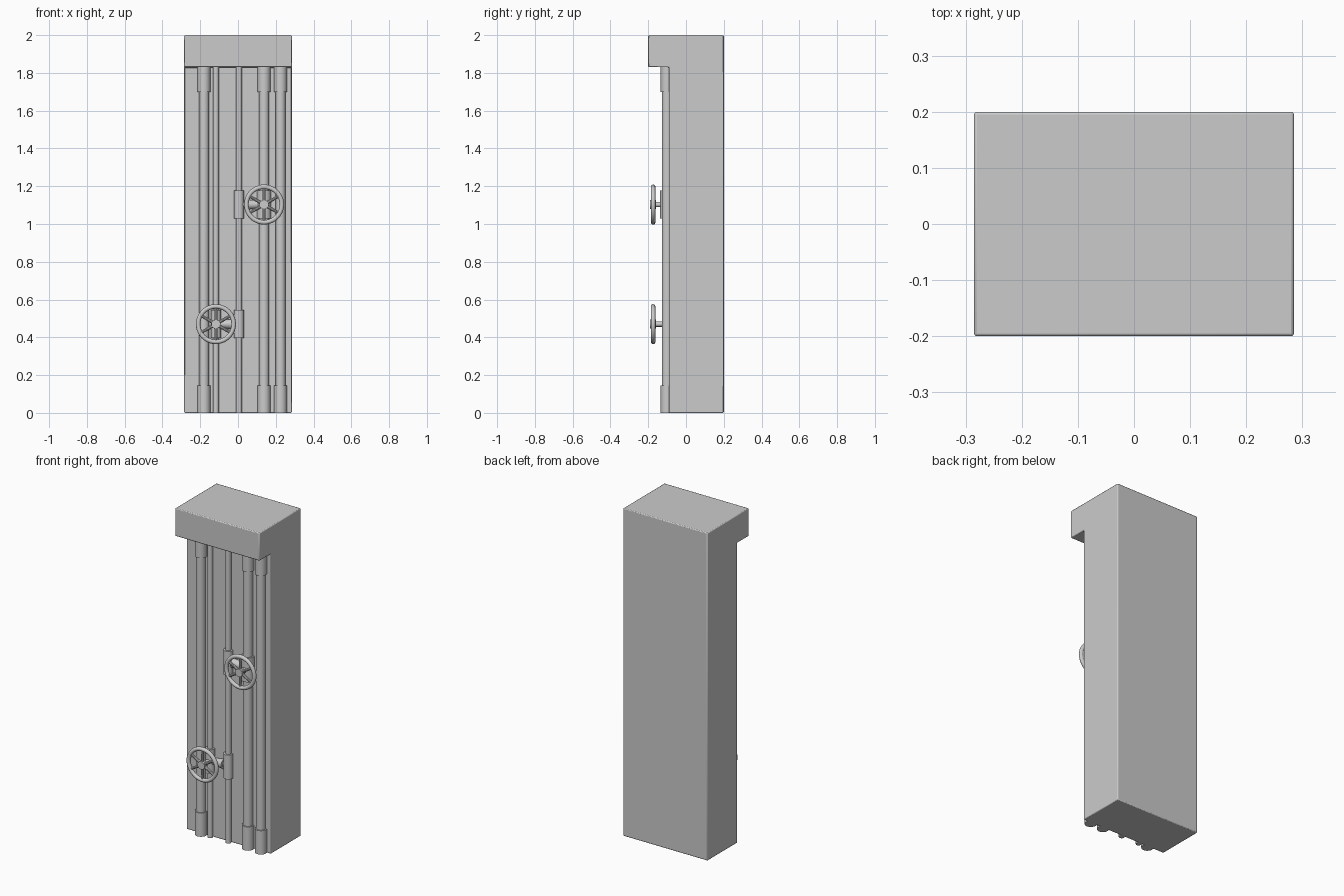
import bpy, bmesh, math
from mathutils import Vector

if "Cube" in bpy.data.objects:
    bpy.data.objects.remove(bpy.data.objects["Cube"])

PIPE_Y = -0.10
TOP = 1.84

def smooth(ob, angle=35):
    bpy.ops.object.select_all(action='DESELECT')
    ob.select_set(True)
    bpy.context.view_layer.objects.active = ob
    bpy.ops.object.shade_smooth_by_angle(angle=math.radians(angle))

def rod(name, a, b, r1, r2=None, sides=20):
    a, b = Vector(a), Vector(b)
    d = b - a
    bpy.ops.mesh.primitive_cone_add(vertices=sides, radius1=r1, radius2=r1 if r2 is None else r2,
                                    depth=d.length, location=(a + b) / 2,
                                    rotation=d.to_track_quat('Z', 'Y').to_euler())
    ob = bpy.context.object
    ob.name = name
    smooth(ob)
    return ob

def pipe(name, x, r, z0=0.0, z1=TOP):
    return rod(name, (x, PIPE_Y, z0), (x, PIPE_Y, z1), r)

# Column with overhanging cap: side profile extruded across x
profile = [(0.2, 0), (0.2, 2), (-0.2, 2), (-0.2, 1.83), (-0.09, 1.83), (-0.09, 0)]
bm = bmesh.new()
face = bm.faces.new([bm.verts.new((-0.285, y, z)) for y, z in profile])
ext = bmesh.ops.extrude_face_region(bm, geom=[face])
bmesh.ops.translate(bm, vec=(0.57, 0, 0), verts=[v for v in ext['geom'] if isinstance(v, bmesh.types.BMVert)])
bmesh.ops.recalc_face_normals(bm, faces=bm.faces)
mesh = bpy.data.meshes.new("column")
bm.to_mesh(mesh)
bm.free()
column = bpy.data.objects.new("column", mesh)
bpy.context.collection.objects.link(column)
bev = column.modifiers.new("soft_edges", 'BEVEL')
bev.width = 0.005
bev.segments = 2
smooth(column)

# Thick pipes with end sleeves
for i, x in enumerate((-0.18, 0.138, 0.225)):
    pipe(f"thick_pipe_{i}", x, 0.027)
    pipe(f"bottom_sleeve_{i}", x, 0.034, 0, 0.145)
    pipe(f"top_sleeve_{i}", x, 0.034, 1.70, TOP)

# Thin pipes
for i, x in enumerate((-0.117, 0.005)):
    pipe(f"thin_pipe_{i}", x, 0.016)

def valve(label, x, z, fitting_r):
    # Fittings on the two joined pipes and the connector between them
    pipe(f"{label}_pipe_fitting", x, fitting_r, z - 0.074, z + 0.074)
    pipe(f"{label}_centre_fitting", 0.005, 0.027, z - 0.074, z + 0.074)
    mid = x + (0.005 - x) * 0.75
    rod(f"{label}_connector", (x, PIPE_Y, z), (0.005, PIPE_Y, z), 0.015)
    rod(f"{label}_connector_cone", (x, PIPE_Y, z), (mid, PIPE_Y, z), 0.016, 0.028)
    # Stem and hub
    rod(f"{label}_stem", (x, PIPE_Y, z), (x, -0.17, z), 0.014)
    rod(f"{label}_hub", (x, -0.16, z), (x, -0.19, z), 0.024)
    # Handwheel rim and spokes
    wy = -0.174
    bpy.ops.mesh.primitive_torus_add(location=(x, wy, z), rotation=(math.pi / 2, 0, 0),
                                     major_radius=0.094, minor_radius=0.012,
                                     major_segments=40, minor_segments=12)
    rim = bpy.context.object
    rim.name = f"{label}_wheel_rim"
    smooth(rim, 60)
    for k in range(6):
        a = math.radians(30 + 60 * k)
        tip = (x + 0.094 * math.cos(a), wy, z + 0.094 * math.sin(a))
        rod(f"{label}_spoke_{k}", (x, wy, z), tip, 0.010, 0.007, 10)

valve("upper_valve", 0.138, 1.103, 0.037)
valve("lower_valve", -0.117, 0.47, 0.027)
